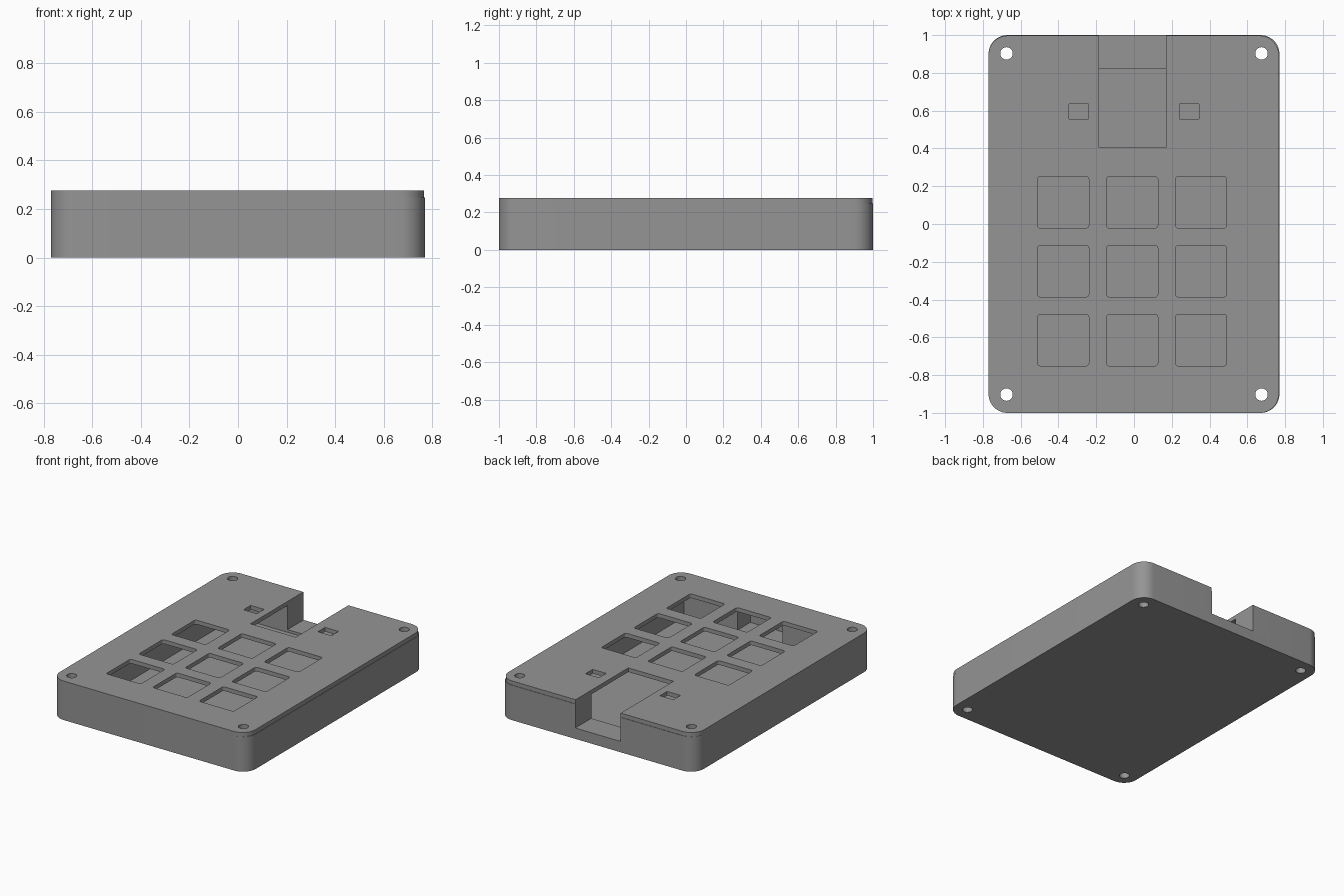
import bpy, bmesh, math

if "Cube" in bpy.data.objects:
    bpy.data.objects.remove(bpy.data.objects["Cube"])

H_TRAY, H_TOP = 0.248, 0.277      # tray rim height, plate top
FLOOR, SLOT_FLOOR = 0.058, 0.077  # cavity floor, cable slot floor

grey = bpy.data.materials.new("mid grey")
grey.diffuse_color = (0.3, 0.3, 0.3, 1)
grey.use_nodes = True
grey.node_tree.nodes["Principled BSDF"].inputs["Base Color"].default_value = grey.diffuse_color


def add_prism(bm, x0, x1, y0, y1, z0, z1, r=0.0, seg=8):
    """Upright box with rounded vertical corners."""
    pts = []
    for i, (cx, cy) in enumerate([(x1 - r, y1 - r), (x0 + r, y1 - r),
                                  (x0 + r, y0 + r), (x1 - r, y0 + r)]):
        if r == 0:
            pts.append((cx, cy))
            continue
        for k in range(seg + 1):
            a = math.pi / 2 * (i + k / seg)
            pts.append((cx + r * math.cos(a), cy + r * math.sin(a)))
    low = [bm.verts.new((x, y, z0)) for x, y in pts]
    top = [bm.verts.new((x, y, z1)) for x, y in pts]
    bm.faces.new(low[::-1])
    bm.faces.new(top)
    n = len(pts)
    for i in range(n):
        j = (i + 1) % n
        bm.faces.new((low[i], low[j], top[j], top[i]))


def add_cylinder(bm, x, y, r, z0, z1, n=32):
    low = [bm.verts.new((x + r * math.cos(2 * math.pi * i / n),
                         y + r * math.sin(2 * math.pi * i / n), z0)) for i in range(n)]
    top = [bm.verts.new((v.co.x, v.co.y, z1)) for v in low]
    bm.faces.new(low[::-1])
    bm.faces.new(top)
    for i in range(n):
        j = (i + 1) % n
        bm.faces.new((low[i], low[j], top[j], top[i]))


def make_object(name, bm):
    me = bpy.data.meshes.new(name)
    bm.to_mesh(me)
    bm.free()
    me.materials.append(grey)
    ob = bpy.data.objects.new(name, me)
    bpy.context.collection.objects.link(ob)
    return ob


def prism(name, *args, **kw):
    bm = bmesh.new()
    add_prism(bm, *args, **kw)
    return make_object(name, bm)


def cut(ob, cutters):
    """Subtract cutters and bake the result."""
    for c in cutters:
        c.hide_render = True
        m = ob.modifiers.new("cut", 'BOOLEAN')
        m.operation, m.solver, m.object = 'DIFFERENCE', 'EXACT', c
    dg = bpy.context.evaluated_depsgraph_get()
    me = bpy.data.meshes.new_from_object(ob.evaluated_get(dg))
    ob.modifiers.clear()
    ob.data = me
    me.materials.clear()
    me.materials.append(grey)
    bpy.ops.object.select_all(action='DESELECT')
    ob.select_set(True)
    bpy.context.view_layer.objects.active = ob
    bpy.ops.object.shade_smooth_by_angle(angle=math.radians(30))


# Screw holes through all four corners
bm = bmesh.new()
for sx in (-1, 1):
    for sy in (-1, 1):
        add_cylinder(bm, sx * 0.675, sy * 0.903, 0.033, -0.1, 0.4)
screw_cutter = make_object("screw_cutter", bm)

# Tray: cavity, open cable slot at the back, blind recess at the front
tray = prism("tray", -0.77, 0.77, -1, 1, 0, H_TRAY, r=0.1, seg=12)
cavity = prism("cavity_cutter", -0.59, 0.59, -0.82, 0.82, FLOOR, 0.5)
back_slot = prism("back_slot_cutter", -0.185, 0.17, 0.7, 1.2, SLOT_FLOOR, 0.5)
front_slot = prism("front_recess_cutter", -0.185, 0.17, -0.965, -0.7, SLOT_FLOOR, 0.5)
cut(tray, [screw_cutter, cavity, back_slot, front_slot])

# Switch plate: grid of key openings, cable opening, two small slots
plate = prism("switch_plate", -0.77, 0.766, -1, 0.997, H_TRAY, H_TOP, r=0.1, seg=12)
bm = bmesh.new()
h = 0.136
for cx in (-0.375, -0.01, 0.355):
    for cy in (0.115, -0.25, -0.615):
        add_prism(bm, cx - h, cx + h, cy - h, cy + h, 0.1, 0.5, r=0.015, seg=4)
for x0 in (-0.345, 0.24):
    add_prism(bm, x0, x0 + 0.105, 0.555, 0.635, 0.1, 0.5)
add_prism(bm, -0.185, 0.17, 0.405, 1.2, 0.1, 0.5)
openings = make_object("opening_cutter", bm)
cut(plate, [screw_cutter, openings])

# Remove the helpers
for c in (screw_cutter, cavity, back_slot, front_slot, openings):
    bpy.data.objects.remove(c, do_unlink=True)
